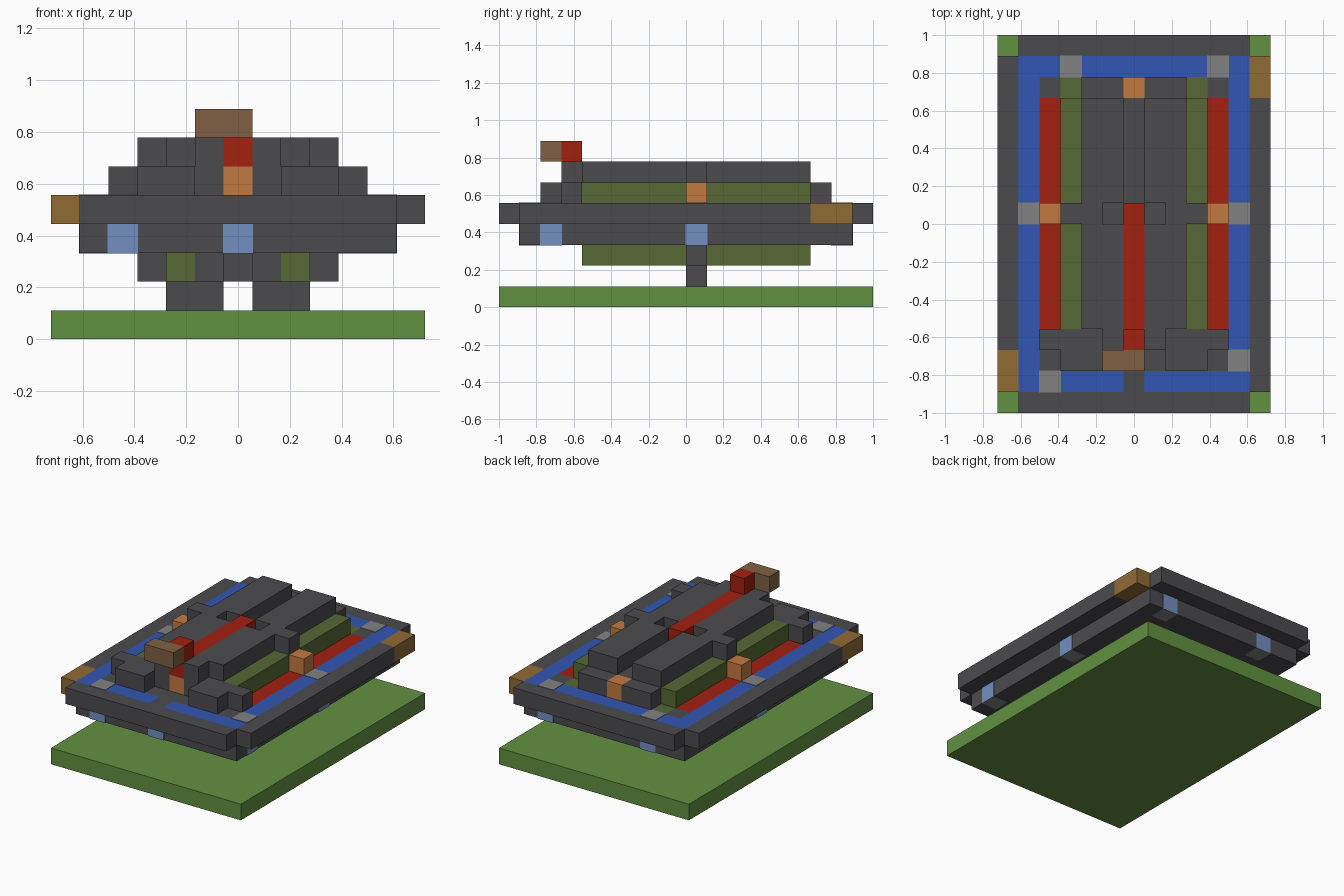
import bpy
import bmesh
from mathutils import Vector

old = bpy.data.objects.get("Cube")
if old:
    bpy.data.objects.remove(old, do_unlink=True)

CELL = 1 / 9      # edge of one block
SKIN = 0.003      # how far the lamps stand proud of the hull


def linear(v):
    v /= 255
    return v / 12.92 if v < 0.04 else ((v + 0.055) / 1.055) ** 2.4


def material(name, *rgb):
    mat = bpy.data.materials.new(name)
    mat.use_nodes = True
    colour = [linear(c) for c in rgb] + [1]
    mat.diffuse_color = colour
    mat.node_tree.nodes["Principled BSDF"].inputs["Base Color"].default_value = colour
    return mat


grass = material("grass green", 98, 145, 65)
stone = material("dark stone", 75, 75, 79)
water = material("water blue", 50, 86, 180)
red = material("red", 162, 33, 16)
copper = material("copper orange", 194, 122, 64)
moss = material("moss olive", 86, 104, 53)
grey = material("lamp grey", 130, 130, 130)
glass = material("lamp light blue", 114, 143, 193)
wood = material("wood", 144, 107, 52)
brown = material("brown", 128, 96, 67)


def build(name, mats, boxes, mirror=False, grow=0):
    """One object from boxes given as (x range, y range, z range) in blocks."""
    bm = bmesh.new()
    if mirror:
        boxes = boxes + [((-b, -a), y, z) for (a, b), y, z in boxes]
    for ranges in boxes:
        lo, hi = (Vector([r[i] for r in ranges]) * CELL for i in (0, 1))
        made = bmesh.ops.create_cube(bm, size=1)["verts"]
        size = hi - lo + Vector((grow, grow, grow)) * 2
        bmesh.ops.scale(bm, vec=size, verts=made)
        bmesh.ops.translate(bm, vec=(lo + hi) / 2, verts=made)
    bm.normal_update()
    if len(mats) > 1:
        # second material on the caps, first on the sides
        for face in bm.faces:
            face.material_index = int(abs(face.normal.z) > 0.5)
    mesh = bpy.data.meshes.new(name)
    bm.to_mesh(mesh)
    bm.free()
    for mat in mats:
        mesh.materials.append(mat)
    obj = bpy.data.objects.new(name, mesh)
    bpy.context.collection.objects.link(obj)
    return obj


# Shared ranges, in blocks
MID = (-.5, .5)
INNER, OUTER, RIM = (2.5, 3.5), (3.5, 4.5), (4.5, 5.5)
BAR = (0, 1)
FORE, AFT = (-5, 0), (1, 6)
NOSE, STEM = (-6, -5), (-7, -6)
LEVELS = [(k, k + 1) for k in range(8)]
GROUND, FOOT, KEEL, HULL, DECK, CABIN, ROOF, TOP = LEVELS

# Ground and supports
build("ground_slab", [grass], [((-6.5, 6.5), (-9, 9), GROUND)])
build("feet", [stone], [((.5, 2.5), BAR, FOOT)], mirror=True)

# Keel under the hull
build("keel_strips", [moss], [((1.5, 2.5), y, KEEL) for y in (FORE, AFT)], mirror=True)
build("keel_core", [stone], [((.5, 1.5), y, KEEL) for y in (FORE, AFT)], mirror=True)
build("keel_crossbar", [stone], [((-3.5, 3.5), BAR, KEEL)])

# Hull and the rail around the deck
build("hull", [stone], [((-5.5, 5.5), (-8, 8), HULL)])
build("end_rails", [stone], [((-5.5, 5.5), y, DECK) for y in ((-9, -8), (8, 9))])
build("side_rails", [stone], [((5.5, 6.5), (-8, 6), DECK),
                              ((-6.5, -5.5), (-6, 8), DECK)])
build("rail_corner_planks", [wood], [((5.5, 6.5), (6, 8), DECK),
                                     ((-6.5, -5.5), (-8, -6), DECK)])

# Water channel just inside the rail
build("water_sides", [water], [(RIM, (-8, 8), DECK)], mirror=True)
build("water_back", [water], [((-4.5, 4.5), (7, 8), DECK)])
build("water_front", [water], [((.5, 4.5), (-8, -7), DECK)], mirror=True)
build("front_bridge", [stone], [(MID, (-8, -7), DECK)])

# Lamps: glass sides with grey caps
spots = [(-4, -7.5), (5, -6.5), (5, .5), (-5, .5), (4, 7.5), (-3, 7.5)]
build("lamps", [glass, grey],
      [((x - .5, x + .5), (y - .5, y + .5), (3, 5)) for x, y in spots], grow=SKIN)
build("front_lamp", [glass, grey], [(MID, (-8, -7), HULL)], grow=SKIN)

# Deck surface
build("deck_core", [stone], [((-2.5, 2.5), (-7, 7), DECK)])
build("deck_front_corners", [stone], [((2.5, 4.5), (-7, -5), DECK)], mirror=True)
build("deck_back_corners", [stone], [(OUTER, (6, 7), DECK)], mirror=True)
build("deck_moss", [moss], [(INNER, (-5, 7), DECK)], mirror=True)
build("deck_red_strips", [red], [(OUTER, (-5, 6), DECK)], mirror=True)

# Cabin on the deck
build("cabin_core", [stone], [((-2.5, 2.5), (-5, 6), CABIN)])
build("cabin_front", [stone], [((.5, 4.5), NOSE, CABIN)], mirror=True)
build("cabin_back", [stone], [((.5, 2.5), (6, 7), CABIN)], mirror=True)
build("front_steps", [stone], [((1.5, 3.5), STEM, CABIN)], mirror=True)
build("cabin_moss", [moss], [(INNER, y, CABIN) for y in (FORE, AFT)], mirror=True)
build("cabin_crossbar", [stone], [(INNER, BAR, CABIN)], mirror=True)
build("side_copper_blocks", [copper], [(OUTER, BAR, CABIN)], mirror=True)
build("end_copper_blocks", [copper], [(MID, y, CABIN) for y in (NOSE, (6, 7))])

# Roof ridges with a notch on both sides of the red spine
build("roof_ridges", [stone], [((.5, 2.5), y, ROOF) for y in (FORE, AFT)], mirror=True)
build("roof_crossbar", [stone], [((1.5, 3.5), BAR, ROOF)], mirror=True)
build("roof_front_blocks", [stone], [((.5, 1.5), NOSE, ROOF)], mirror=True)
build("red_spine", [red], [(MID, (-6, 1), ROOF)])

# Post and arm on top
build("red_post", [red], [(MID, NOSE, TOP)])
build("brown_arm", [brown], [((-1.5, .5), STEM, TOP)])
